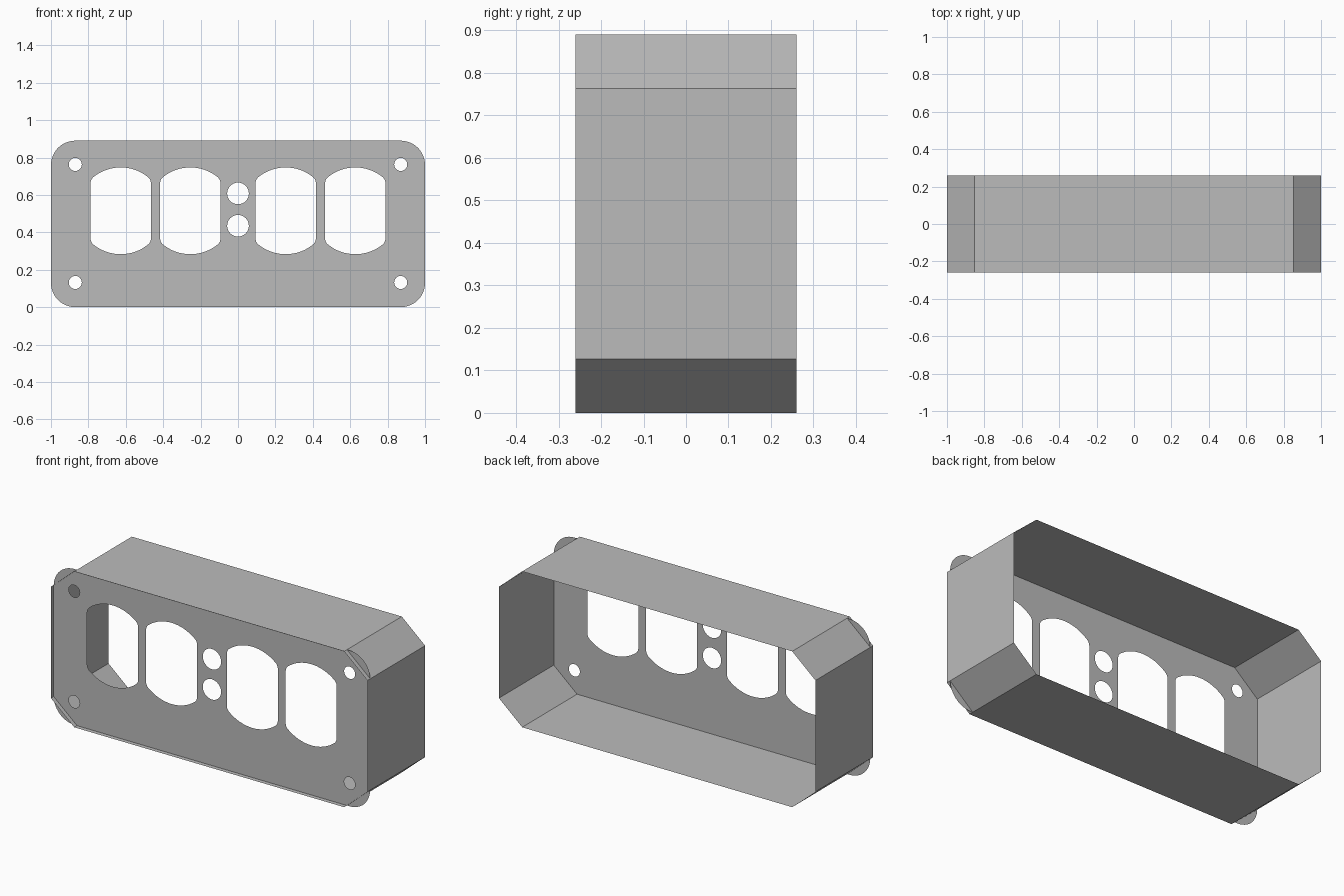
import bpy, bmesh
from math import sin, cos, pi, atan2, sqrt
from mathutils import Vector

cube = bpy.data.objects.get("Cube")
if cube:
    bpy.data.objects.remove(cube)

HEIGHT, DEPTH = 0.89, 0.26      # full height, half depth
MID = HEIGHT / 2
PLATE_Y = -0.235                # plate sits just inside the front rim

gray = bpy.data.materials.new("gray_metal")
gray.use_nodes = True
color = (0.5, 0.5, 0.5, 1)
gray.diffuse_color = color
gray.node_tree.nodes["Principled BSDF"].inputs["Base Color"].default_value = color


def arc(cx, cz, r, a0, a1, n):
    return [(cx + r * cos(a0 + (a1 - a0) * i / n),
             cz + r * sin(a0 + (a1 - a0) * i / n)) for i in range(n + 1)]


def circle(cx, cz, r, n=32):
    return arc(cx, cz, r, 0, 2 * pi, n)[:-1]


def rounded_rect(w, h, r):
    pts = []
    for k, (sx, sz) in enumerate([(1, 1), (-1, 1), (-1, -1), (1, -1)]):
        pts += arc(sx * (w - r), MID + sz * (h - r), r, k * pi / 2, (k + 1) * pi / 2, 12)
    return pts


def port(cx, cz, w=0.161, big=0.232, r=0.04):
    """Circle cut off by upright sides, with filleted corners."""
    fx = w - r
    fz = sqrt((big - r) ** 2 - fx ** 2)
    a = atan2(fz, fx)
    top = arc(fx, fz, r, 0, a, 6) + arc(0, 0, big, a, pi - a, 16)[1:-1] + arc(-fx, fz, r, pi - a, pi, 6)
    return [(cx + x, cz + z) for x, z in top] + [(cx - x, cz - z) for x, z in top]


def finish(name, bm):
    mesh = bpy.data.meshes.new(name)
    bm.to_mesh(mesh)
    bm.free()
    mesh.materials.append(gray)
    obj = bpy.data.objects.new(name, mesh)
    bpy.context.collection.objects.link(obj)
    return obj


# Front plate: rounded outline with ports, centre holes and screw holes
loops = [rounded_rect(1, MID, 0.13)]
for side in (-1, 1):
    loops += [port(side * x, 0.515) for x in (0.255, 0.627)]
    loops += [circle(side * 0.87, z, 0.035, 24) for z in (0.132, 0.763)]
loops += [circle(0, z, 0.058) for z in (0.435, 0.608)]

bm = bmesh.new()
for loop in loops:
    verts = [bm.verts.new((x, PLATE_Y, z)) for x, z in loop]
    for i, v in enumerate(verts):
        bm.edges.new((verts[i - 1], v))
bmesh.ops.triangle_fill(bm, use_beauty=True, use_dissolve=False,
                        edges=bm.edges[:], normal=Vector((0, -1, 0)))
for face in bm.faces:
    face.normal_update()
    if face.normal.y > 0:
        face.normal_flip()
finish("front_plate", bm)

# Surrounding wall: thin eight-sided sleeve, open at front and back
cx, cz = 0.853, MID - 0.127
outline = [(1, -cz), (1, cz), (cx, MID), (-cx, MID),
           (-1, cz), (-1, -cz), (-cx, -MID), (cx, -MID)]
bm = bmesh.new()
rings = [[bm.verts.new((x, y, MID + z)) for x, z in outline] for y in (-DEPTH, DEPTH)]
front, back = rings
for i in range(len(outline)):
    bm.faces.new((front[i - 1], front[i], back[i], back[i - 1]))
bmesh.ops.recalc_face_normals(bm, faces=bm.faces[:])
for face in bm.faces:
    center = face.calc_center_median() - Vector((0, 0, MID))
    if face.normal.dot(center) < 0:
        face.normal_flip()
finish("side_wall", bm)
